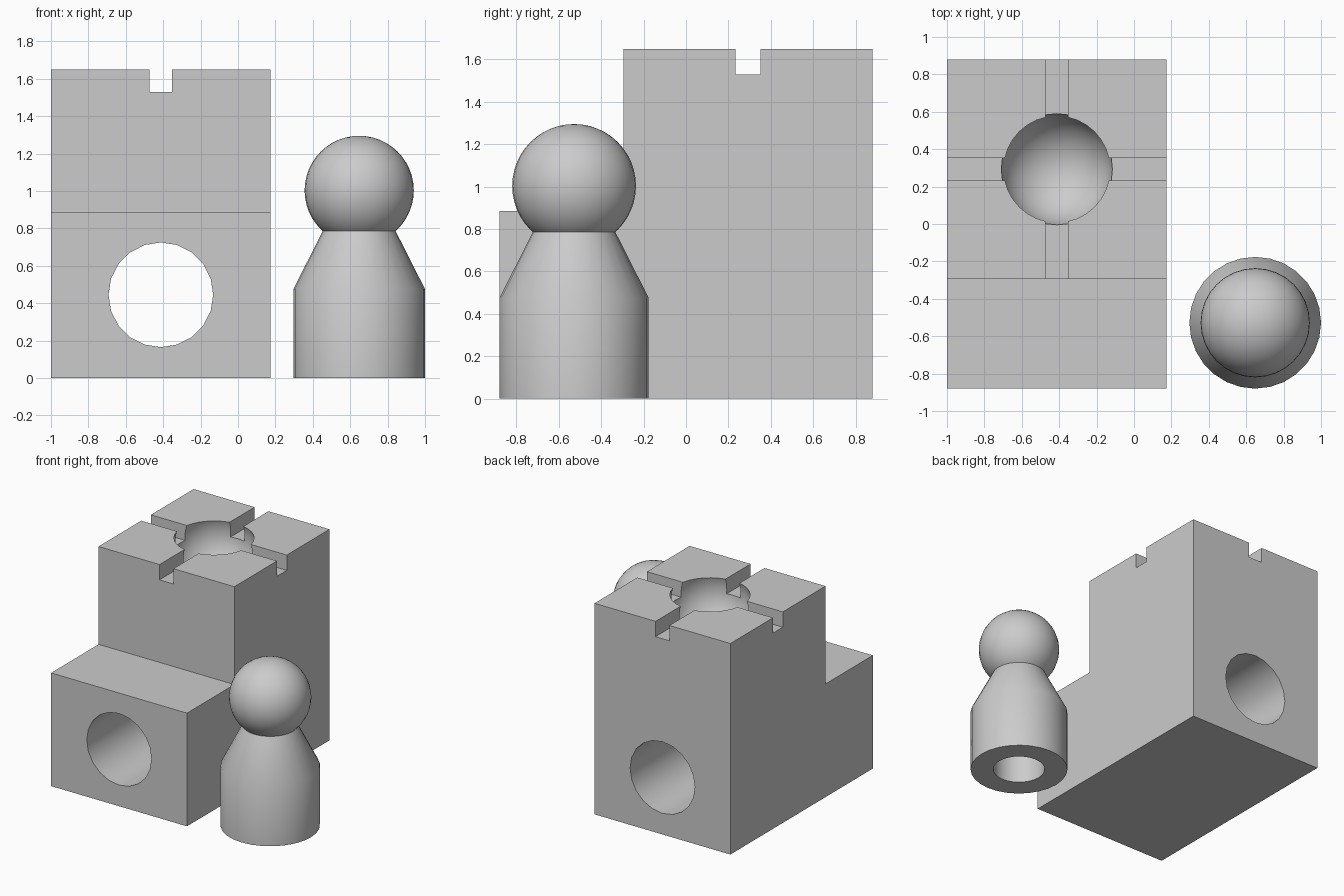
import bpy, bmesh, math
from mathutils import Matrix

cube = bpy.data.objects.get("Cube")
if cube:
    bpy.data.objects.remove(cube, do_unlink=True)

grey = bpy.data.materials.new("plain_grey")
grey.use_nodes = True
COLOUR = (0.6, 0.6, 0.6, 1)
grey.diffuse_color = COLOUR
grey.node_tree.nodes["Principled BSDF"].inputs["Base Color"].default_value = COLOUR


def make_object(name, bm):
    bmesh.ops.recalc_face_normals(bm, faces=bm.faces)
    mesh = bpy.data.meshes.new(name)
    bm.to_mesh(mesh)
    bm.free()
    mesh.materials.append(grey)
    obj = bpy.data.objects.new(name, mesh)
    bpy.context.collection.objects.link(obj)
    return obj


def box(name, centre, size):
    bm = bmesh.new()
    bmesh.ops.create_cube(bm, size=1, matrix=Matrix.Translation(centre) @ Matrix.Diagonal((*size, 1)))
    return make_object(name, bm)


def ball(name, centre, radius):
    bm = bmesh.new()
    bmesh.ops.create_uvsphere(bm, u_segments=32, v_segments=24, radius=radius,
                              matrix=Matrix.Translation(centre))
    return make_object(name, bm)


def activate(obj):
    bpy.ops.object.select_all(action='DESELECT')
    obj.select_set(True)
    bpy.context.view_layer.objects.active = obj


def smooth(obj):
    activate(obj)
    bpy.ops.object.shade_smooth_by_angle(angle=math.radians(30))


def cut(obj, cutter):
    activate(obj)
    mod = obj.modifiers.new("cut", 'BOOLEAN')
    mod.operation = 'DIFFERENCE'
    mod.solver = 'EXACT'
    mod.object = cutter
    bpy.ops.object.modifier_apply(modifier=mod.name)
    bpy.data.objects.remove(cutter, do_unlink=True)


# Stepped block: side profile extruded across x
LEFT, RIGHT, DEPTH = -1.0, 0.175, 0.88
TOP, STEP, STEP_Y = 1.65, 0.885, -0.295
MID_X, MID_Y = (LEFT + RIGHT) / 2, (STEP_Y + DEPTH) / 2
profile = [(-DEPTH, 0), (DEPTH, 0), (DEPTH, TOP), (STEP_Y, TOP), (STEP_Y, STEP), (-DEPTH, STEP)]
bm = bmesh.new()
side = bm.faces.new([bm.verts.new((LEFT, y, z)) for y, z in profile])
grown = bmesh.ops.extrude_face_region(bm, geom=[side])["geom"]
bmesh.ops.translate(bm, vec=(RIGHT - LEFT, 0, 0),
                    verts=[v for v in grown if isinstance(v, bmesh.types.BMVert)])
block = make_object("stepped_block", bm)

# Round tunnel from front to back
bm = bmesh.new()
bmesh.ops.create_cone(bm, cap_ends=True, segments=20, radius1=0.28, radius2=0.28, depth=3,
                      matrix=Matrix.Translation((MID_X, 0, 0.445)) @ Matrix.Rotation(math.pi / 2, 4, 'X'))
cut(block, make_object("tunnel_cutter", bm))

# Crossed slots and ball socket in the top
SLOT = 0.12
cut(block, box("slot_cutter_along", (MID_X, MID_Y, TOP), (SLOT, 2, 2 * SLOT)))
cut(block, box("slot_cutter_across", (MID_X, MID_Y, TOP), (2, SLOT, 2 * SLOT)))
cut(block, ball("socket_cutter", (MID_X, MID_Y, 1.56), 0.299))
smooth(block)

# Peg body: turned profile with a hole in the base
PEG_X, PEG_Y = 0.648, -0.528
turned = [(0, 0.47), (0.187, 0.47), (0.187, 0), (0.352, 0), (0.352, 0.475), (0.195, 0.785), (0, 0.785)]
bm = bmesh.new()
verts = [bm.verts.new((PEG_X + r, PEG_Y, z)) for r, z in turned]
edges = [bm.edges.new(pair) for pair in zip(verts, verts[1:])]
bmesh.ops.spin(bm, geom=verts + edges, cent=(PEG_X, PEG_Y, 0), axis=(0, 0, 1),
               angle=2 * math.pi, steps=28)
bmesh.ops.remove_doubles(bm, verts=bm.verts, dist=0.0005)
smooth(make_object("peg_body", bm))

# Peg head
smooth(ball("peg_head", (PEG_X, PEG_Y, 1.003), 0.292))
